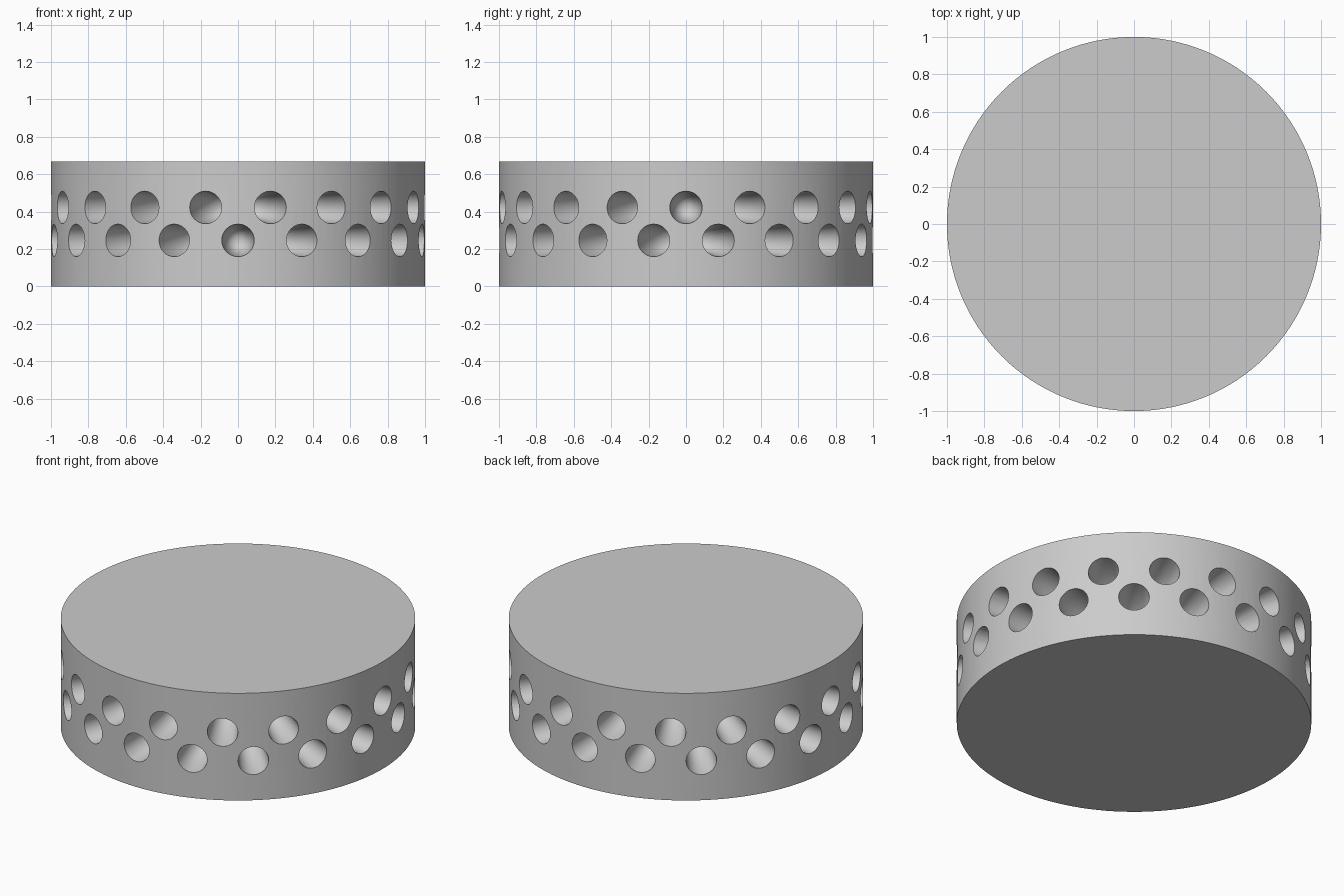
import bpy, bmesh, math
from mathutils import Matrix

RADIUS, HEIGHT = 1.0, 0.667
HOLE_RADIUS, HOLES_PER_ROW = 0.087, 18
ROWS = ((0.246, 0.0), (0.422, 0.5))  # height, offset in hole steps
TIP = 0.05                           # hole tips stop short of the centre

default = bpy.data.objects.get("Cube")
if default:
    bpy.data.objects.remove(default, do_unlink=True)

grey = bpy.data.materials.new("plain grey")
grey.use_nodes = True
color = (0.6, 0.6, 0.6, 1)
grey.diffuse_color = color
grey.node_tree.nodes["Principled BSDF"].inputs["Base Color"].default_value = color


def add_object(name, bm):
    mesh = bpy.data.meshes.new(name)
    bm.to_mesh(mesh)
    bm.free()
    mesh.materials.append(grey)
    obj = bpy.data.objects.new(name, mesh)
    bpy.context.collection.objects.link(obj)
    return obj


# Solid round body
bm = bmesh.new()
bmesh.ops.create_cone(bm, cap_ends=True, segments=128, radius1=RADIUS, radius2=RADIUS,
                      depth=HEIGHT, matrix=Matrix.Translation((0, 0, HEIGHT / 2)))
body = add_object("round_body", bm)

# Two staggered rings of tapered holes pointing at the axis
bm = bmesh.new()
outer = RADIUS * 1.05
length = outer - TIP
mouth = HOLE_RADIUS * length / (RADIUS - TIP)
step = math.tau / HOLES_PER_ROW
for z, offset in ROWS:
    for i in range(HOLES_PER_ROW):
        place = (Matrix.Translation((0, 0, z))
                 @ Matrix.Rotation((i + offset) * step, 4, "Z")
                 @ Matrix.Translation((0, -(outer + TIP) / 2, 0))
                 @ Matrix.Rotation(-math.pi / 2, 4, "X"))
        bmesh.ops.create_cone(bm, cap_ends=True, segments=32, radius1=mouth,
                              radius2=0, depth=length, matrix=place)
bmesh.ops.remove_doubles(bm, verts=bm.verts, dist=1e-5)
bmesh.ops.recalc_face_normals(bm, faces=bm.faces)
cutter = add_object("hole_cutter", bm)
cutter.hide_render = True

cut = body.modifiers.new("holes", "BOOLEAN")
cut.operation = "DIFFERENCE"
cut.solver = "EXACT"
cut.object = cutter

# Apply the cut, drop the cutter and smooth the curved walls
bpy.ops.object.select_all(action="DESELECT")
body.select_set(True)
bpy.context.view_layer.objects.active = body
bpy.ops.object.modifier_apply(modifier=cut.name)
bpy.data.objects.remove(cutter, do_unlink=True)
bpy.ops.object.shade_smooth_by_angle(angle=math.radians(30))
